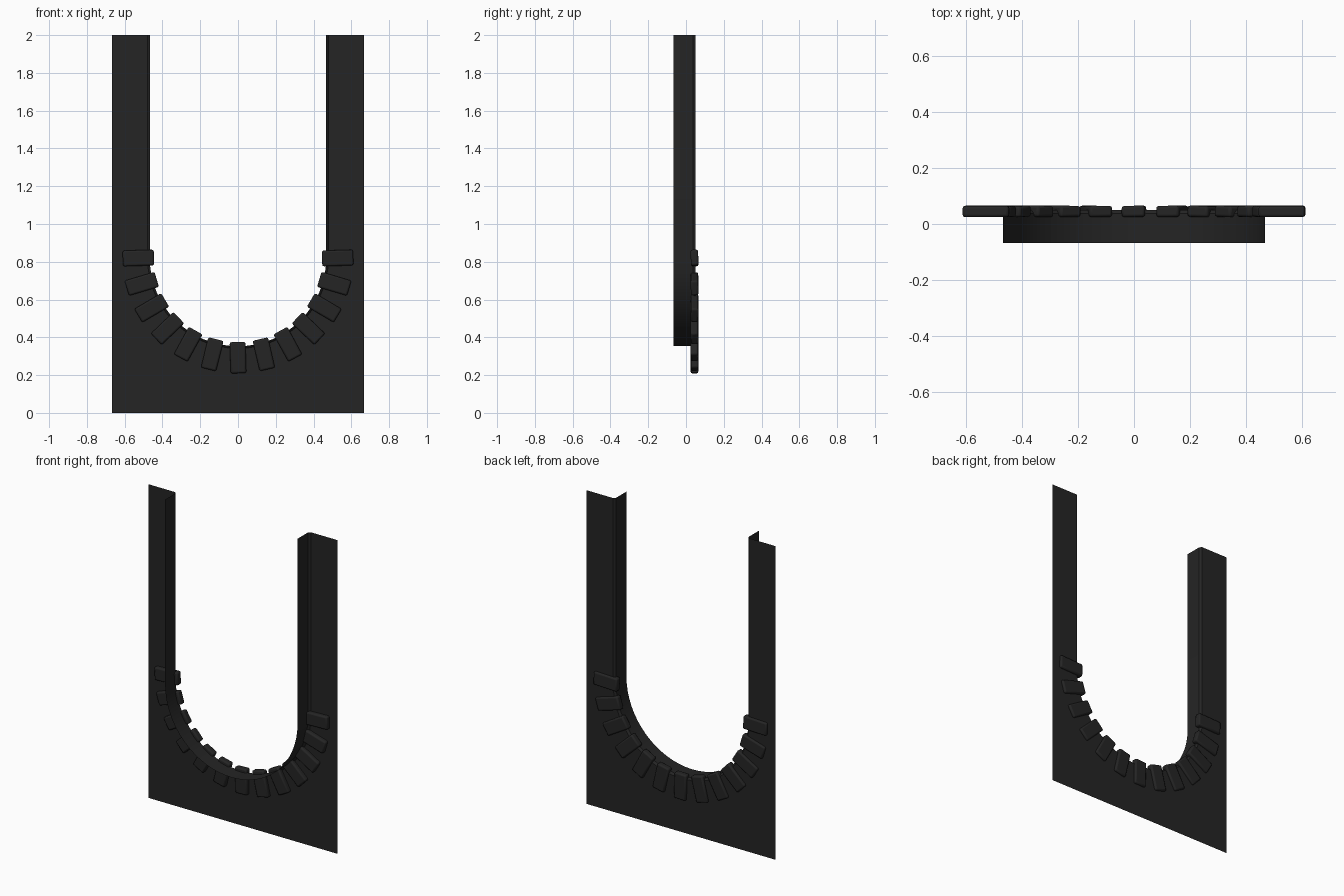
import bpy, bmesh, math, random

random.seed(4)
if "Cube" in bpy.data.objects:
    bpy.data.objects.remove(bpy.data.objects["Cube"], do_unlink=True)

HALF_W, TOP, CENTRE_Z, RADIUS = 0.667, 2.0, 0.82, 0.467
FRONT_Y, BACK_Y, CHAMFER = -0.067, 0.05, 0.012

black = bpy.data.materials.new("soft black")
black.use_nodes = True
black.diffuse_color = (0.018, 0.018, 0.018, 1)
black.node_tree.nodes["Principled BSDF"].inputs["Base Color"].default_value = black.diffuse_color


def finish(name, bm):
    mesh = bpy.data.meshes.new(name)
    bm.to_mesh(mesh)
    bm.free()
    mesh.materials.append(black)
    obj = bpy.data.objects.new(name, mesh)
    bpy.context.collection.objects.link(obj)
    return obj


def smooth(obj, degrees):
    bpy.ops.object.select_all(action="DESELECT")
    obj.select_set(True)
    bpy.context.view_layer.objects.active = obj
    bpy.ops.object.shade_smooth_by_angle(angle=math.radians(degrees))


# Stations along the arch: straight leg, half circle (with the plate corners), straight leg
corner = math.atan2(CENTRE_Z, HALF_W)
angles = [math.pi + math.pi * i / 32 for i in range(33)]
angles = sorted(angles + [math.pi + corner, 2 * math.pi - corner])


def station(dx, dz, base_z):
    # Cross-section: wall front, wall back, chamfer, outer plate border
    reach = min(HALF_W / max(abs(dx), 1e-6), CENTRE_Z / max(-dz, 1e-6))
    section = [(RADIUS, FRONT_Y), (RADIUS, BACK_Y - CHAMFER),
               (RADIUS + CHAMFER, BACK_Y), (reach, BACK_Y)]
    return [(dx * r, y, base_z + dz * r) for r, y in section]


stations = [station(-1, 0, TOP)]
stations += [station(math.cos(a), math.sin(a), CENTRE_Z) for a in angles]
stations += [station(1, 0, TOP)]

# Thin plate with a folded lip around the U-shaped opening
bm = bmesh.new()
rows = [[bm.verts.new(p) for p in s] for s in stations]
for a, b in zip(rows, rows[1:]):
    for j in range(3):
        bm.faces.new((a[j], b[j], b[j + 1], a[j + 1]))
bmesh.ops.recalc_face_normals(bm, faces=bm.faces)
smooth(finish("arch_plate", bm), 35)

# Rounded blocks fanned around the lower half circle
for i in range(13):
    a = math.pi + math.pi * i / 12
    bm = bmesh.new()
    bmesh.ops.create_cube(bm, size=1)
    for v in bm.verts:
        v.co.x *= 0.165
        v.co.y *= 0.04
        v.co.z *= 0.083
    block = finish(f"arch_block_{i + 1}", bm)
    r = 0.5275
    block.location = (r * math.cos(a), 0.045, CENTRE_Z + r * math.sin(a))
    block.rotation_euler = (random.uniform(-0.03, 0.03), -a + random.uniform(-0.04, 0.04), 0)
    bevel = block.modifiers.new("soft edges", "BEVEL")
    bevel.width = 0.009
    bevel.segments = 2
    smooth(block, 40)
